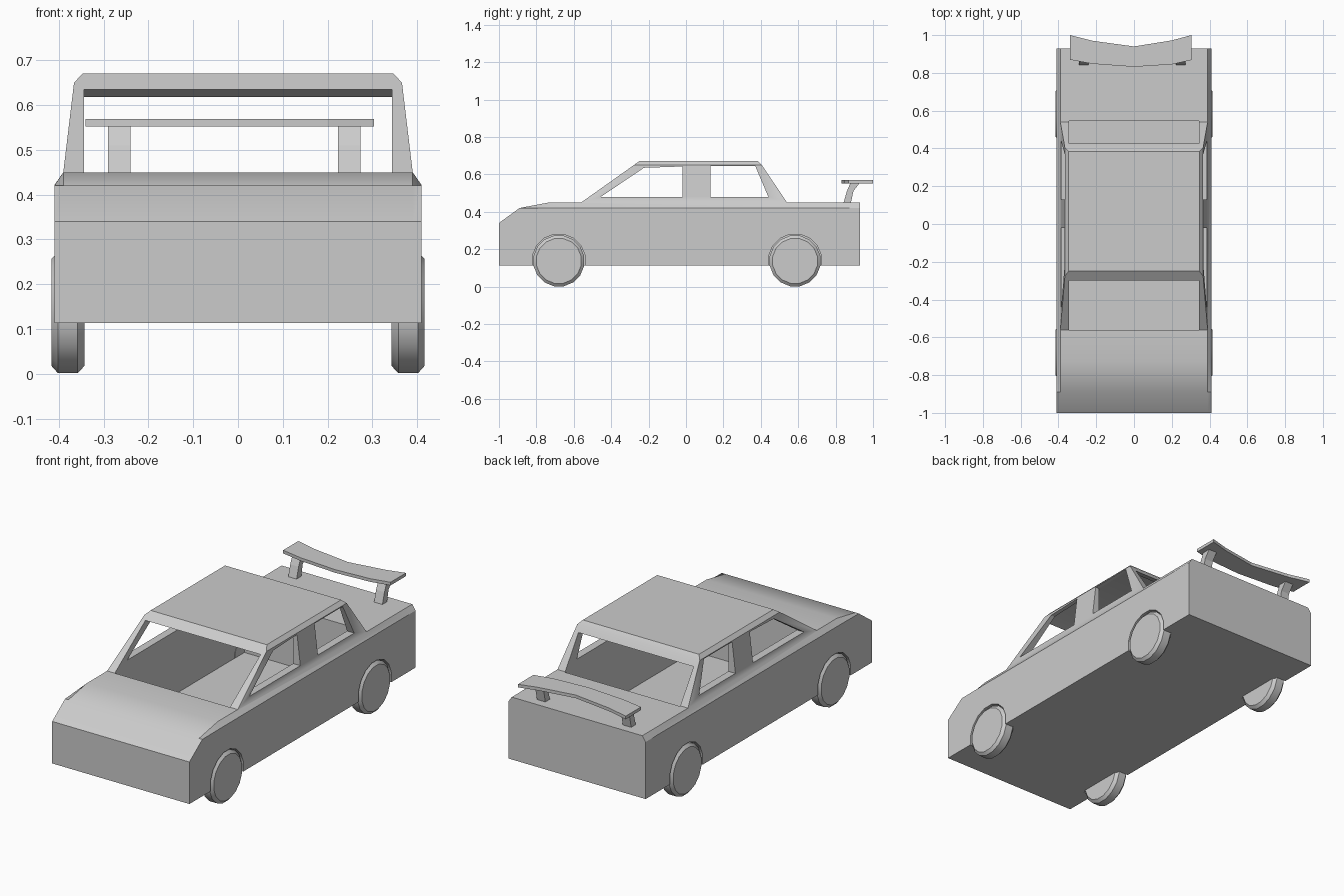
import bpy, bmesh
from math import sin, cos, pi, radians

if "Cube" in bpy.data.objects:
    bpy.data.objects.remove(bpy.data.objects["Cube"])


def loft(name, rings):
    """Skin a list of equal-length point rings and cap both ends."""
    bm = bmesh.new()
    rows = [[bm.verts.new(p) for p in r] for r in rings]
    n = len(rows[0])
    for a, b in zip(rows, rows[1:]):
        for i in range(n):
            bm.faces.new((a[i], a[(i + 1) % n], b[(i + 1) % n], b[i]))
    bm.faces.new(rows[0][::-1])
    bm.faces.new(rows[-1])
    bmesh.ops.recalc_face_normals(bm, faces=bm.faces)
    me = bpy.data.meshes.new(name)
    bm.to_mesh(me)
    bm.free()
    ob = bpy.data.objects.new(name, me)
    bpy.context.collection.objects.link(ob)
    return ob


def extrude_x(name, profile, x0, x1):
    return loft(name, [[(x, y, z) for y, z in profile] for x in (x0, x1)])


def lathe_x(name, y, z, steps, sides):
    ang = [2 * pi * (i + 0.5) / sides for i in range(sides)]
    return loft(name, [[(x, y + r * cos(a), z + r * sin(a)) for a in ang] for x, r in steps])


def activate(ob):
    bpy.ops.object.select_all(action='DESELECT')
    ob.select_set(True)
    bpy.context.view_layer.objects.active = ob


def boolean(target, tool, op):
    m = target.modifiers.new(op, 'BOOLEAN')
    m.operation, m.solver, m.object = op, 'EXACT', tool
    activate(target)
    bpy.ops.object.modifier_apply(modifier=m.name)
    bpy.data.objects.remove(tool, do_unlink=True)


def smooth(ob, angle):
    activate(ob)
    bpy.ops.object.shade_smooth_by_angle(angle=radians(angle))


# Lower body with chamfered shoulders
def body_ring(x, top):
    return [(x, y, z) for y, z in [(-1, .113), (-1, .34), (-.89, .42), (-.73, top),
                                   (.93, top), (.93, .113)]]

body = loft("car_body", [body_ring(-.41, .421), body_ring(-.39, .45),
                         body_ring(.39, .45), body_ring(.41, .421)])

# Cabin, stacked from belt line to roof
levels = [(.40, .38, -.55, .53), (.45, .39, -.56, .54), (.65, .366, -.278, .405), (.67, .347, -.25, .385)]
cabin = loft("cabin", [[(-x, a, z), (x, a, z), (x, b, z), (-x, b, z)] for z, x, a, b in levels])
boolean(body, cabin, 'UNION')

# Hollow interior, open through windscreen and rear window
interior = [(-.56, .14), (-.56, .60), (-.30, .635), (-.23, .648), (.35, .648),
            (.435, .615), (.545, .60), (.545, .14)]
boolean(body, extrude_x("interior_cutter", interior, -.344, .344), 'DIFFERENCE')

# Side windows
for prof in ([(-.455, .48), (-.225, .635), (-.02, .642), (-.02, .48)],
             [(.13, .48), (.13, .645), (.37, .645), (.44, .48)]):
    boolean(body, extrude_x("window_cutter", prof, -.5, .5), 'DIFFERENCE')

# Wheels and their wells
for end, y in (("front", -.68), ("rear", .583)):
    for side, s in (("left", -1), ("right", 1)):
        boolean(body, lathe_x("well_cutter", y, .139, [(s * .352, .143), (s * .5, .143)], 16),
                'DIFFERENCE')
        wheel = lathe_x(f"{end}_{side}_wheel", y, .137,
                        [(s * .343, .122), (s * .358, .138), (s * .402, .138), (s * .416, .122)], 16)
        smooth(wheel, 30)
smooth(body, 30)

# Rear wing: swept blade on two leaning struts
stations = [(-.34, .87, 1.0), (-.22, .848, .97), (0, .832, .94), (.2, .845, .972), (.304, .868, 1.0)]
loft("wing_blade", [[(x, a, .552), (x, b, .552), (x, b, .569), (x, a, .569)]
                    for x, a, b in stations])
strut = [(.84, .44), (.88, .44), (.895, .51), (.93, .556), (.88, .556), (.86, .51)]
for side, x in (("left", -.29), ("right", .223)):
    extrude_x(f"wing_strut_{side}", strut, x, x + .05)
